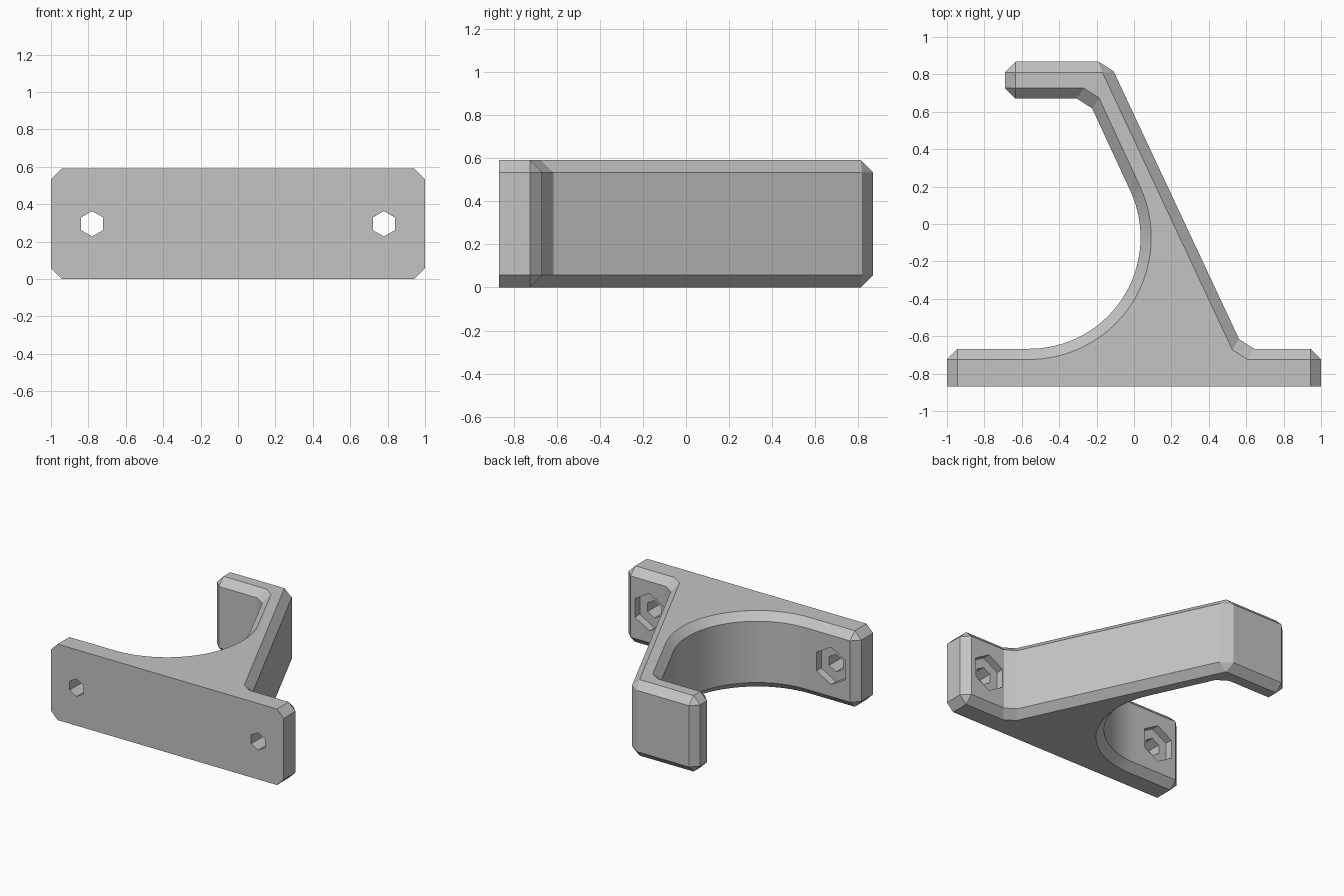
import bpy, bmesh, math
from mathutils import Vector, Matrix

if "Cube" in bpy.data.objects:
    bpy.data.objects.remove(bpy.data.objects["Cube"])

HEIGHT = 0.59
CHAMFER = 0.057
FRONT, BACK = -0.868, 0.868
PLATE_BACK = -0.667

# Plain grey plastic
grey = bpy.data.materials.new("grey_plastic")
grey.use_nodes = True
colour = (0.55, 0.55, 0.55, 1)
grey.diffuse_color = colour
grey.node_tree.nodes["Principled BSDF"].inputs["Base Color"].default_value = colour


def plan_outline():
    """Plan of the hook, anticlockwise, with sharp corners."""
    radius, steps = 0.595, 40
    centre = Vector((-0.56, PLATE_BACK + radius))
    pts = [(-1, FRONT), (1, FRONT), (1, PLATE_BACK), (0.586, PLATE_BACK),
           (-0.133, BACK), (-0.69, BACK), (-0.69, 0.67), (-0.248, 0.67)]
    for i in range(steps + 1):
        a = math.radians(25 - 115 * i / steps)
        pts.append(centre + radius * Vector((math.cos(a), math.sin(a))))
    pts.append((-1, PLATE_BACK))
    return [Vector(p) for p in pts]


def chamfered_loops(pts):
    """Return the wall outline and the inset outline of the top and bottom."""
    wall, cap = [], []
    for i, p in enumerate(pts):
        before, after = pts[i - 1], pts[(i + 1) % len(pts)]
        d1, d2 = (p - before).normalized(), (after - p).normalized()
        n1, n2 = Vector((-d1.y, d1.x)), Vector((-d2.y, d2.x))
        on_front = p.y == pts[0].y
        w1 = 0 if on_front and before.y == p.y else CHAMFER
        w2 = 0 if on_front and after.y == p.y else CHAMFER
        det = n1.x * n2.y - n1.y * n2.x
        inset = Vector((w1 * n2.y - w2 * n1.y, n1.x * w2 - n2.x * w1)) / det
        if on_front or abs(det) < 0.2:
            corner = [p]
        else:
            corner = [p - d1 * CHAMFER, p + d2 * CHAMFER]
        for q in corner:
            wall.append(q)
            cap.append((p if det > 0 else q) + inset)
    return wall, cap


def finish(bm, name):
    bmesh.ops.recalc_face_normals(bm, faces=bm.faces)
    mesh = bpy.data.meshes.new(name)
    bm.to_mesh(mesh)
    bm.free()
    mesh.materials.append(grey)
    obj = bpy.data.objects.new(name, mesh)
    bpy.context.collection.objects.link(obj)
    return obj


def hex_cutter(name, x, radius, y0, y1):
    bm = bmesh.new()
    place = (Matrix.Translation((x, (y0 + y1) / 2, HEIGHT / 2))
             @ Matrix.Rotation(math.pi / 2, 4, "X"))
    bmesh.ops.create_cone(bm, cap_ends=True, segments=6, radius1=radius,
                          radius2=radius, depth=y1 - y0, matrix=place)
    return finish(bm, name)


# Hook body: four stacked outlines, the outer two inset for the chamfer
wall, cap = chamfered_loops(plan_outline())
bm = bmesh.new()
levels = [(cap, 0), (wall, CHAMFER), (wall, HEIGHT - CHAMFER), (cap, HEIGHT)]
rings = [[bm.verts.new((p.x, p.y, z)) for p in loop] for loop, z in levels]
for low, high in zip(rings, rings[1:]):
    for i in range(len(low)):
        bm.faces.new((low[i - 1], low[i], high[i], high[i - 1]))
bm.faces.new(rings[0][::-1])
bm.faces.new(rings[-1])
bmesh.ops.remove_doubles(bm, verts=bm.verts, dist=0.0005)
hook = finish(bm, "wall_hook")

# Screw holes with hexagonal pockets behind
bpy.context.view_layer.objects.active = hook
hook.select_set(True)
for x in (-0.78, 0.78):
    for name, radius, y0 in (("screw_hole", 0.068, FRONT - 0.1),
                             ("nut_pocket", 0.145, PLATE_BACK - 0.06)):
        cutter = hex_cutter(name, x, radius, y0, PLATE_BACK + 0.1)
        mod = hook.modifiers.new(name, "BOOLEAN")
        mod.object = cutter
        mod.operation = "DIFFERENCE"
        mod.solver = "EXACT"
        bpy.ops.object.modifier_apply(modifier=mod.name)
        bpy.data.objects.remove(cutter)

bpy.ops.object.shade_smooth_by_angle(angle=math.radians(15))
